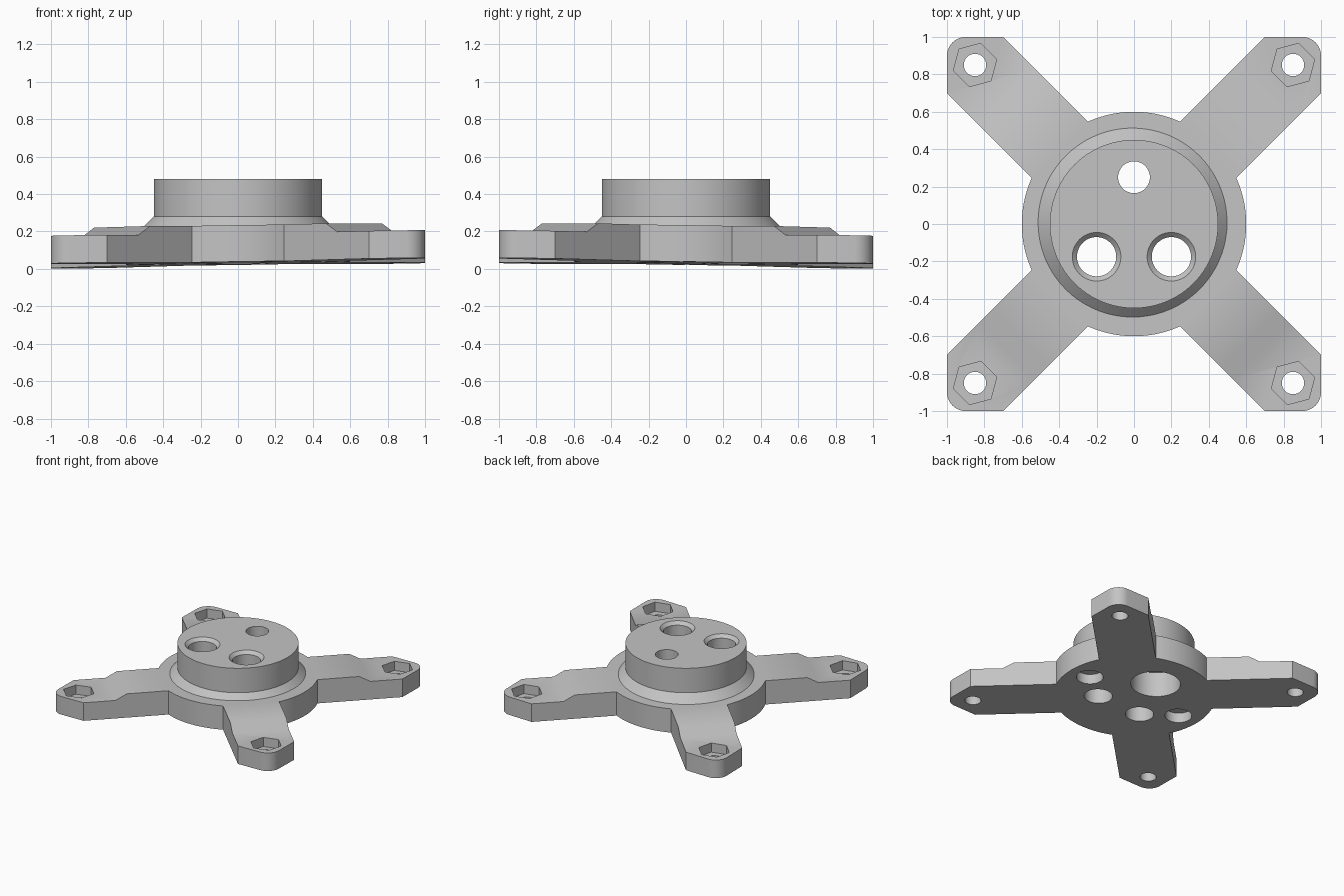
import bpy, bmesh
from math import pi, cos, sin, asin, radians
from mathutils import Vector, Matrix

cube = bpy.data.objects.get("Cube")
if cube:
    bpy.data.objects.remove(cube, do_unlink=True)

grey = bpy.data.materials.new("light grey")
grey.use_nodes = True
COLOUR = (0.55, 0.55, 0.55, 1)
grey.diffuse_color = COLOUR
grey.node_tree.nodes["Principled BSDF"].inputs["Base Color"].default_value = COLOUR

DISC_R, HALF_W = 0.6, 0.3        # plate radius; arm edges lie on x - y = +-HALF_W
PLATE_T, TIP_T = 0.195, 0.148    # thickness at the hub and at the arm tips
STEP = (1.24, 1.36)              # x + y where the step down starts and ends
CORNER = 0.85                    # bolt hole position
SINGLE = (0, 0.25)
PAIR = [(s * 0.2, -0.175) for s in (-1, 1)]


def make_object(name, bm):
    bmesh.ops.recalc_face_normals(bm, faces=bm.faces)
    mesh = bpy.data.meshes.new(name)
    bm.to_mesh(mesh)
    bm.free()
    mesh.materials.append(grey)
    obj = bpy.data.objects.new(name, mesh)
    bpy.context.collection.objects.link(obj)
    return obj


def arc(cx, cy, r, a0, a1, n):
    return [Vector((cx + r * cos(a0 + (a1 - a0) * i / n),
                    cy + r * sin(a0 + (a1 - a0) * i / n), 0)) for i in range(n + 1)]


def turned(name, profile, centre=(0, 0), sides=64, start=0.0):
    """Closed solid from (radius, height) rings."""
    bm = bmesh.new()
    rings = [[bm.verts.new((centre[0] + r * cos(start + 2 * pi * i / sides),
                            centre[1] + r * sin(start + 2 * pi * i / sides), z))
              for i in range(sides)] for r, z in profile]
    for low, high in zip(rings, rings[1:]):
        for i in range(sides):
            j = (i + 1) % sides
            bm.faces.new((low[i], low[j], high[j], high[i]))
    bm.faces.new(rings[0][::-1])
    bm.faces.new(rings[-1])
    return make_object(name, bm)


def combine(target, other, operation):
    mod = target.modifiers.new("combine", 'BOOLEAN')
    mod.operation, mod.solver, mod.object = operation, 'EXACT', other
    bpy.context.view_layer.objects.active = target
    bpy.ops.object.modifier_apply(modifier=mod.name)
    bpy.data.objects.remove(other, do_unlink=True)


# Plate with four arms: one outline, made of four equal quarters
edge = pi / 4 - asin(HALF_W / 2 ** 0.5 / DISC_R)
quarter = (arc(0, 0, DISC_R, -edge, edge, 14) + [Vector((1, 0.7, 0))]
           + arc(0.9, 0.9, 0.1, 0, pi / 2, 10) + [Vector((0.7, 1, 0))])
bm = bmesh.new()
outline = []
for k in range(4):
    turn = Matrix.Rotation(k * pi / 2, 3, 'Z')
    outline += [bm.verts.new(turn @ p) for p in quarter]
bm.faces.new(outline)

# Split the outline where each arm steps down, then raise it
for k in range(4):
    d = Matrix.Rotation(k * pi / 2, 3, 'Z') @ Vector((1, 1, 0))
    for s in STEP:
        bmesh.ops.bisect_plane(bm, geom=bm.verts[:] + bm.edges[:] + bm.faces[:],
                               plane_co=d * s / 2, plane_no=d)
raised = bmesh.ops.extrude_face_region(bm, geom=bm.faces[:])["geom"]
for v in raised:
    if isinstance(v, bmesh.types.BMVert):
        v.co.z = TIP_T if abs(v.co.x) + abs(v.co.y) > STEP[1] - 0.01 else PLATE_T
bracket = make_object("four_arm_mount", bm)

# Bolt holes with hexagonal nut pockets at the arm tips
for sx in (-1, 1):
    for sy in (-1, 1):
        at = (sx * CORNER, sy * CORNER)
        combine(bracket, turned("bolt_hole", [(0.06, -0.1), (0.06, 0.4)], at, 32), 'DIFFERENCE')
        combine(bracket, turned("nut_pocket", [(0.12, TIP_T - 0.075), (0.12, 0.4)],
                                at, 6, radians(15)), 'DIFFERENCE')

# Shallow round pockets under the plate
for s in (-1, 1):
    combine(bracket, turned("under_pocket", [(0.1, -0.1), (0.1, 0.08)], (s * 0.43, 0), 40),
            'DIFFERENCE')

# The plate leans slightly while the hub stays level
for v in bracket.data.vertices:
    v.co.z += 0.03 + 0.015 * (v.co.x - v.co.y)

# Hub with sloped foot
hub = turned("hub", [(0.52, 0.12), (0.52, 0.21), (0.45, 0.28), (0.45, 0.48)], sides=96)
combine(bracket, hub, 'UNION')

# Holes through the hub
for at in PAIR:
    combine(bracket, turned("chamfered_hole", [(0.105, -0.1), (0.105, 0.455), (0.13, 0.48),
                                               (0.13, 0.6)], at, 48), 'DIFFERENCE')
combine(bracket, turned("stepped_hole", [(0.185, -0.1), (0.185, 0.23), (0.085, 0.23),
                                         (0.085, 0.6)], SINGLE, 48), 'DIFFERENCE')

# Smooth round walls, keep edges sharp
bpy.ops.object.select_all(action='DESELECT')
bracket.select_set(True)
bpy.context.view_layer.objects.active = bracket
bpy.ops.object.shade_smooth_by_angle(angle=radians(30))
